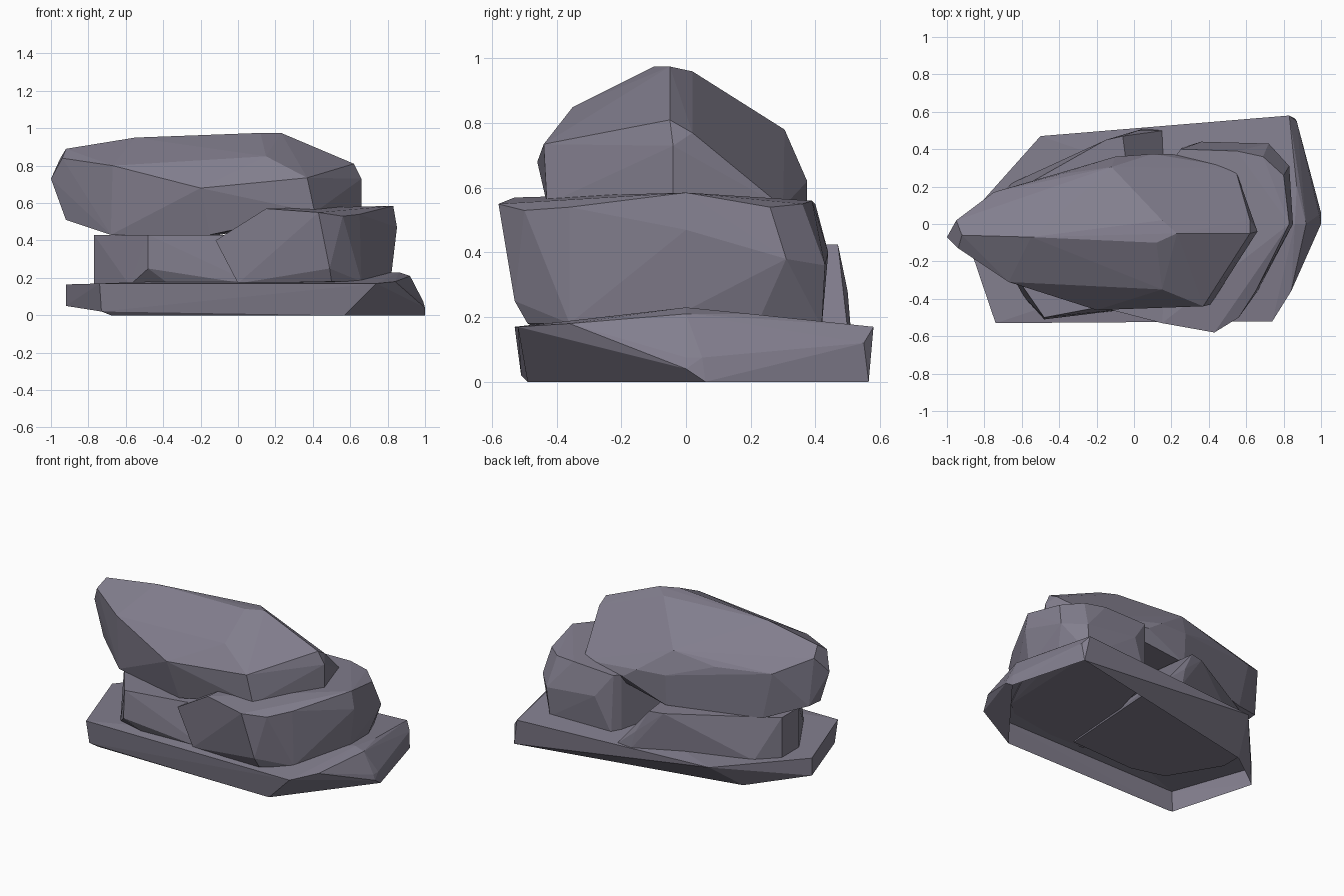
import bpy, bmesh, math

stone = bpy.data.materials.new("stone")
stone.diffuse_color = (0.225, 0.21, 0.27, 1)


def rock(name, points, open_base=False):
    """Faceted boulder: convex hull around its main corner points."""
    bm = bmesh.new()
    for p in points:
        bm.verts.new(p)
    bmesh.ops.convex_hull(bm, input=bm.verts[:])
    loose = [v for v in bm.verts if not v.link_faces]
    bmesh.ops.delete(bm, geom=loose, context='VERTS')
    bmesh.ops.dissolve_limit(bm, angle_limit=math.radians(3),
                             verts=bm.verts[:], edges=bm.edges[:])
    bmesh.ops.recalc_face_normals(bm, faces=bm.faces[:])
    if open_base:
        bm.normal_update()
        base = [f for f in bm.faces if f.normal.z < -0.85]
        bmesh.ops.delete(bm, geom=base, context='FACES')
    me = bpy.data.meshes.new(name)
    bm.to_mesh(me)
    bm.free()
    me.materials.append(stone)
    ob = bpy.data.objects.new(name, me)
    bpy.context.collection.objects.link(ob)
    return ob


# flat slab at the bottom, hollow underneath, undercut at the back left
rock("base_slab", [
    (-.74, -.53, .17), (.74, -.52, .17), (.84, -.36, .18), (.86, 0, .23),
    (.92, 0, .21), (.87, .20, .21), (.83, .58, .17), (.87, .55, .12),
    (-.50, .47, .17), (-.92, 0, .165), (-.92, 0, .05), (-.73, -.51, .02),
    (-.68, -.49, 0), (.57, -.49, 0), (1, 0, .04), (.99, 0, .075),
    (.99, .05, .075), (1, .06, 0), (.86, .565, 0), (-.60, .26, 0)], True)

# low middle rock on the left, sloping down at the back
rock("middle_rock_left", [
    (-.77, -.08, .43), (-.77, .10, .43), (-.48, -.50, .43), (.05, -.40, .43),
    (-.15, .45, .425), (-.06, .47, .425), (-.06, .37, .43),
    (.16, .37, .18), (.02, .50, .28), (.16, .50, .16), (.05, .51, .16),
    (-.65, .22, .16), (-.77, .10, .16), (-.77, -.08, .16),
    (-.58, -.40, .16), (-.48, -.51, .25), (-.36, -.46, .16),
    (.10, -.44, .16)])

# taller middle rock on the right
rock("middle_rock_right", [
    (-.12, -.46, .40), (.00, -.47, .17), (.15, -.53, .57), (.43, -.58, .55),
    (.56, -.50, .53), (.65, -.36, .54), (.83, 0, .585), (.85, 0, .47),
    (.82, 0, .22), (.50, -.49, .18), (.49, -.53, .25), (.66, -.36, .18),
    (.80, .26, .54), (.83, .31, .38), (.79, .23, .20), (.72, .43, .36),
    (.36, .44, .40), (.25, .40, .55), (.55, .39, .56), (.69, .36, .55),
    (.70, .42, .17), (.26, .41, .17), (.22, .36, .55), (.22, .36, .17)])

# large pointed rock on top
rock("top_rock", [
    (-1, -.07, .73), (-.92, -.06, .89), (-.94, -.13, .84), (-.95, .02, .84),
    (-.92, -.09, .51), (-.92, .03, .52), (-.67, -.31, .80), (-.55, -.07, .95),
    (-.20, -.46, .68), (.15, -.35, .85), (.12, -.10, .975),
    (.23, -.05, .975), (.15, .02, .96), (.62, -.05, .81), (.62, .02, .77),
    (.66, -.04, .73), (.66, -.04, .56), (.37, -.44, .735), (.41, -.43, .55),
    (-.15, -.40, .43), (-.68, -.27, .43), (-.68, .17, .43),
    (-.75, .17, .74), (-.40, .265, .73), (-.12, .305, .78),
    (-.10, .36, .63), (.10, .375, .62), (.20, .375, .55), (.54, .30, .54),
    (-.10, .35, .43)])
